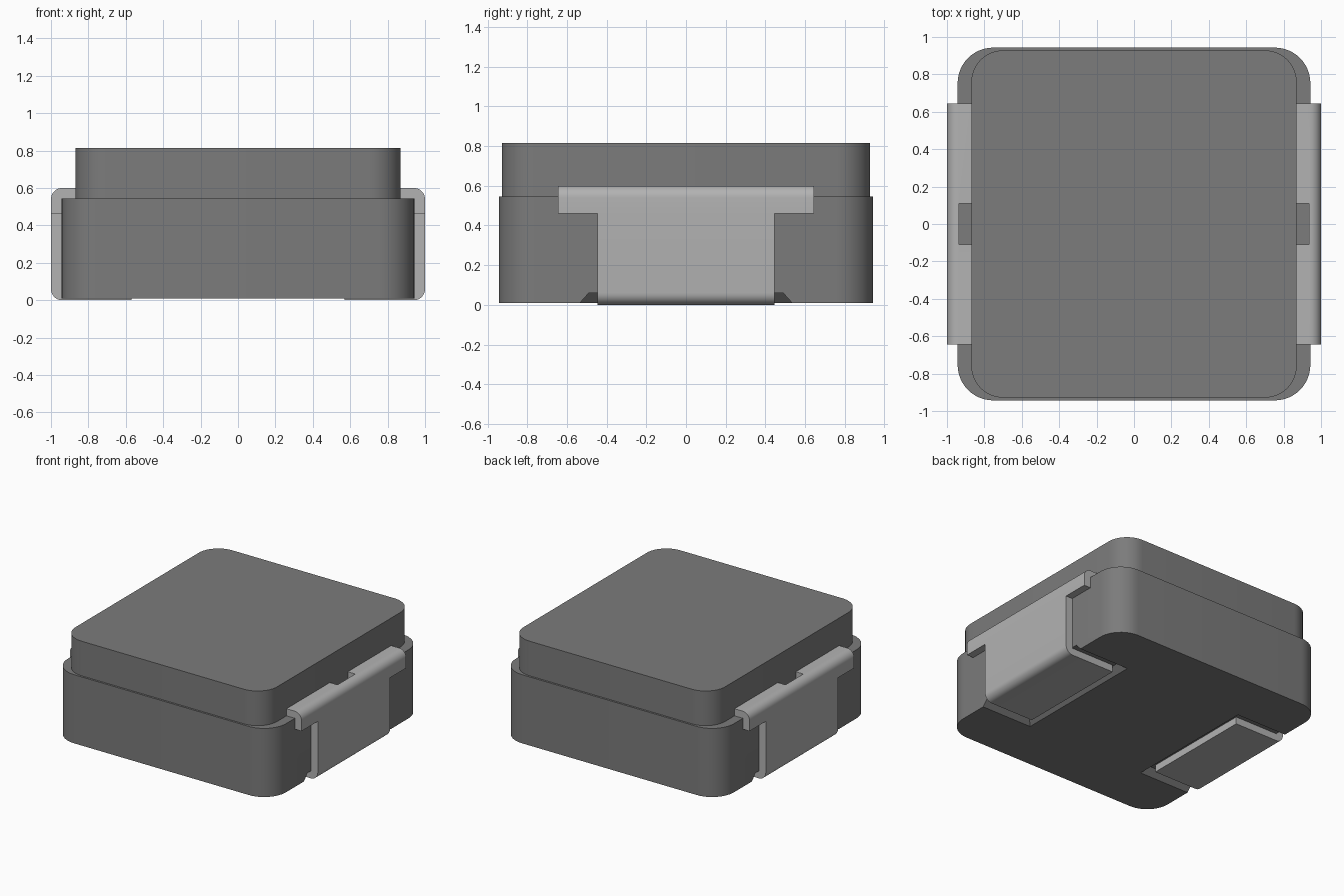
import bpy, bmesh, math
from mathutils import Vector

old = bpy.data.objects.get("Cube")
if old:
    bpy.data.objects.remove(old, do_unlink=True)


def material(name, v):
    m = bpy.data.materials.new(name)
    m.use_nodes = True
    m.diffuse_color = (v, v, v, 1)
    m.node_tree.nodes["Principled BSDF"].inputs["Base Color"].default_value = (v, v, v, 1)
    return m


BODY = material("dark grey body", 0.20)
METAL = material("light grey metal", 0.45)


def loft(name, bottom, top, mat=None):
    """Solid between two matching loops of 3D points."""
    bm = bmesh.new()
    a = [bm.verts.new(p) for p in bottom]
    b = [bm.verts.new(p) for p in top]
    n = len(a)
    bm.faces.new(a)
    bm.faces.new(b)
    for i in range(n):
        j = (i + 1) % n
        bm.faces.new((a[i], a[j], b[j], b[i]))
    bmesh.ops.recalc_face_normals(bm, faces=bm.faces)
    me = bpy.data.meshes.new(name)
    bm.to_mesh(me)
    bm.free()
    ob = bpy.data.objects.new(name, me)
    bpy.context.collection.objects.link(ob)
    if mat:
        me.materials.append(mat)
    return ob


def arc(cx, cy, r, start, end, steps):
    return [(cx + r * math.cos(math.radians(start + (end - start) * i / steps)),
             cy + r * math.sin(math.radians(start + (end - start) * i / steps)))
            for i in range(steps + 1)]


def rounded_block(name, hx, hy, r, z0, z1, mat):
    pts = []
    for k, (sx, sy) in enumerate(((1, 1), (-1, 1), (-1, -1), (1, -1))):
        pts += arc(sx * (hx - r), sy * (hy - r), r, 90 * k, 90 * k + 90, 12)
    return loft(name, [(x, y, z0) for x, y in pts], [(x, y, z1) for x, y in pts], mat)


def box(x0, x1, y0, y1, z0, z1):
    rect = [(x0, y0), (x1, y0), (x1, y1), (x0, y1)]
    return loft("cutter", [(x, y, z0) for x, y in rect], [(x, y, z1) for x, y in rect])


def cut(ob, cutter):
    cutter.hide_render = True
    bpy.context.view_layer.objects.active = ob
    m = ob.modifiers.new("cut", 'BOOLEAN')
    m.operation = 'DIFFERENCE'
    m.solver = 'EXACT'
    m.object = cutter
    bpy.ops.object.modifier_apply(modifier=m.name)
    bpy.data.objects.remove(cutter, do_unlink=True)


def smooth(ob):
    bpy.ops.object.select_all(action='DESELECT')
    ob.select_set(True)
    bpy.context.view_layer.objects.active = ob
    bpy.ops.object.shade_smooth_by_angle(angle=math.radians(30))


# Moulded body: wide base and narrower upper block
base = rounded_block("body_base", 0.943, 0.943, 0.19, 0.01, 0.545, BODY)
upper = rounded_block("body_upper", 0.87, 0.928, 0.17, 0.545, 0.815, BODY)

for side, s in (("left", 1), ("right", -1)):
    # Bevelled recess under the base
    def ring(x, y, z):
        return [(s * x, -y, z), (s * 1.1, -y, z), (s * 1.1, y, z), (s * x, y, z)]
    cut(base, loft("cutter", ring(0.465, 0.58, -0.04), ring(0.555, 0.49, 0.06)))

    # Bent metal strip: C-shaped profile wrapped around the base edge
    r = 0.06
    profile = [(0.57, 0.055), (0.57, 0.0)]
    profile += arc(1 - r, r, r, -90, 0, 8)
    profile += arc(1 - r, 0.6 - r, r, 0, 90, 8)
    profile += [(0.87, 0.6), (0.87, 0.545), (0.943, 0.545), (0.943, 0.055)]
    term = loft(side + "_terminal", [(s * x, -0.645, z) for x, z in profile],
                [(s * x, 0.645, z) for x, z in profile], METAL)

    # Narrow the lower part and notch the top flange
    xs = sorted((s * 0.4, s * 1.2))
    cut(term, box(*xs, 0.445, 0.8, -0.1, 0.46))
    cut(term, box(*xs, -0.8, -0.445, -0.1, 0.46))
    cut(term, box(*sorted((s * 0.8, s * 0.935)), -0.11, 0.11, 0.5, 0.7))
    smooth(term)

smooth(base)
smooth(upper)
